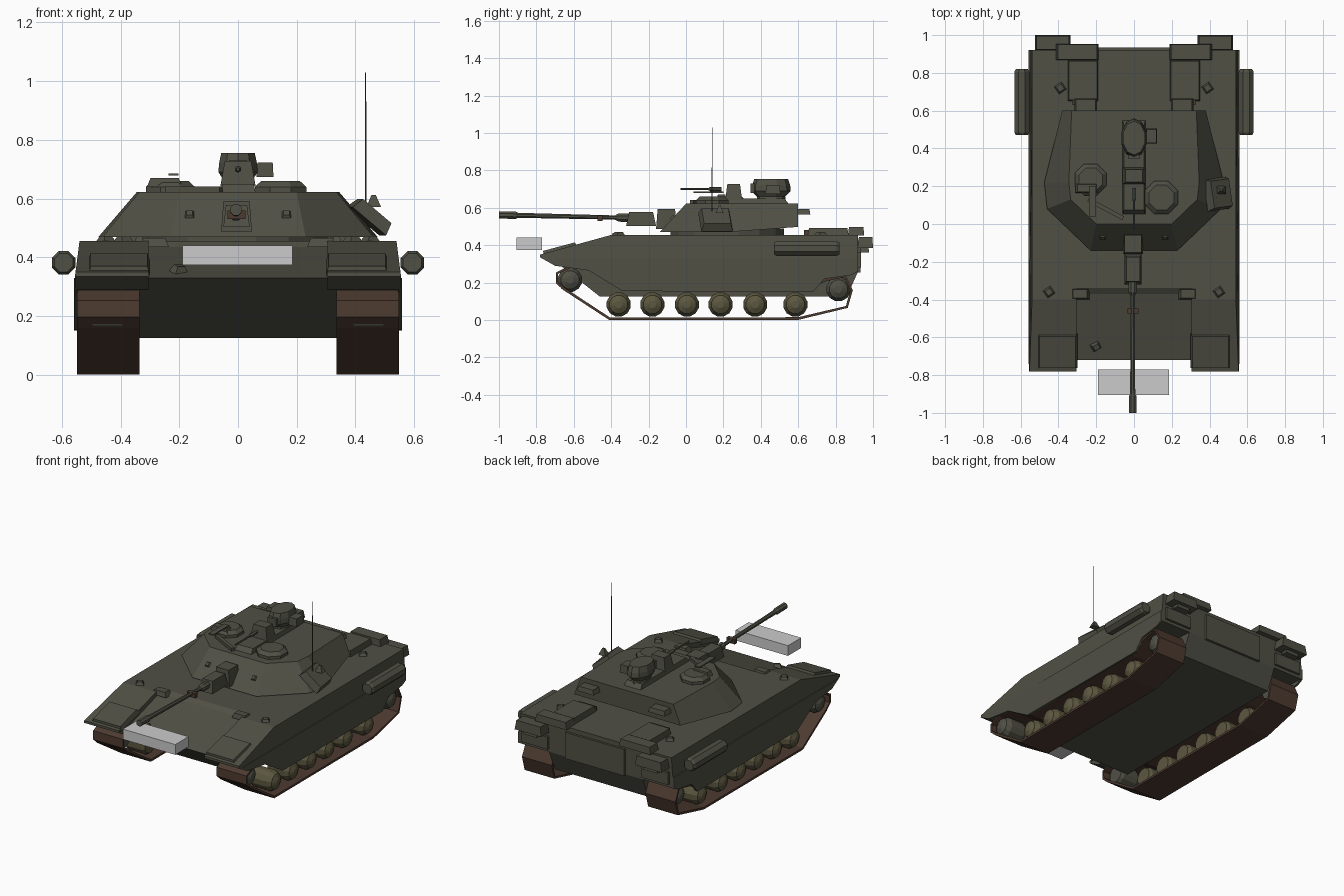
import bpy, bmesh, math
from mathutils import Vector, Matrix

cube = bpy.data.objects.get("Cube")
if cube:
    bpy.data.objects.remove(cube, do_unlink=True)


def material(name, r, g, b):
    mat = bpy.data.materials.new(name)
    mat.use_nodes = True
    mat.diffuse_color = (r, g, b, 1)
    mat.node_tree.nodes["Principled BSDF"].inputs["Base Color"].default_value = (r, g, b, 1)
    return mat


armour = material("grey_green_armour", .08, .08, .06)
rust = material("brown_track", .075, .043, .03)
olive = material("olive_wheel", .105, .095, .05)
pale = material("pale_grey", .6, .6, .6)


def finish(name, bm, mat):
    bmesh.ops.recalc_face_normals(bm, faces=bm.faces)
    mesh = bpy.data.meshes.new(name)
    bm.to_mesh(mesh)
    bm.free()
    mesh.materials.append(mat)
    obj = bpy.data.objects.new(name, mesh)
    bpy.context.collection.objects.link(obj)
    return obj


def loft(name, rings, mat):
    """Skin a list of equal-length rings and cap both ends."""
    bm = bmesh.new()
    loops = [[bm.verts.new(p) for p in ring] for ring in rings]
    for low, high in zip(loops, loops[1:]):
        for i in range(len(low)):
            j = (i + 1) % len(low)
            bm.faces.new((low[i], low[j], high[j], high[i]))
    bm.faces.new(loops[0])
    bm.faces.new(loops[-1])
    return finish(name, bm, mat)


def side_prism(name, profile, x_in, x_out, mat, lean=0):
    """Extrude a side profile across x; lean pulls the upper outer edge in."""
    def outer(z):
        return x_out - lean * max(0, z - .33) * (1 if x_out > 0 else -1)
    rings = [[(x_in, y, z) for y, z in profile], [(outer(z), y, z) for y, z in profile]]
    return loft(name, rings, mat)


def box(name, center, size, mat=armour, taper=1, tilt=(0, 0, 0)):
    """Box with a top face scaled by taper."""
    w, d, h = (s / 2 for s in size)
    corners = ((-w, -d), (w, -d), (w, d), (-w, d))
    rings = [[(x * t, y * t, z) for x, y in corners] for z, t in ((-h, 1), (h, taper))]
    obj = loft(name, rings, mat)
    obj.location = center
    obj.rotation_euler = [math.radians(a) for a in tilt]
    return obj


def lathe(name, center, axis, profile, sides, mat=armour, stretch=1):
    """Stack of polygon rings (radius, offset) along an axis."""
    turn = Vector((0, 0, 1)).rotation_difference(Vector(axis)).to_matrix()
    rings = []
    for radius, offset in profile:
        angles = [math.tau * (i + .5) / sides for i in range(sides)]
        rings.append([turn @ Vector((radius * math.cos(a), radius * stretch * math.sin(a), offset))
                      + Vector(center) for a in angles])
    return loft(name, rings, mat)


# Central hull with sloped nose and belly
side_prism("central_hull", [(-.72, .33), (-.37, .435), (-.34, .455), (.92, .455), (.92, .26),
                            (.86, .125), (-.46, .125)], -.335, .335, armour)

sponson = [(-.78, .335), (-.78, .35), (-.4, .455), (.92, .455), (.92, .26),
           (.7, .27), (-.5, .28), (-.7, .29)]
skirt = [(-.7, .29), (-.74, .33), (.92, .33), (.92, .26), (.88, .24), (.74, .22),
         (.68, .15), (-.34, .155), (-.52, .265)]
track_path = [(-.41, .008), (.6, .008), (.86, .07), (.885, .16), (.85, .235), (.75, .215),
              (.62, .165), (-.33, .165), (-.5, .27), (-.62, .285), (-.69, .25), (-.69, .2),
              (-.65, .165)]


def build_track(name, x_in, x_out):
    bm = bmesh.new()
    inner, outer = ([bm.verts.new((x, y, z)) for y, z in track_path] for x in (x_in, x_out))
    for i in range(len(inner)):
        bm.faces.new((inner[i - 1], inner[i], outer[i], outer[i - 1]))
    obj = finish(name, bm, rust)
    band = obj.modifiers.new("thickness", "SOLIDIFY")
    band.thickness = .014
    band.offset = 0


for s, side in ((1, "left"), (-1, "right")):
    # Sponsons, skirts and running gear
    side_prism(f"{side}_sponson", sponson, s * .305, s * .556, armour, lean=.13)
    side_prism(f"{side}_skirt", skirt, s * .545, s * .558, armour)
    build_track(f"{side}_track", s * .335, s * .548)
    dome = [(.055, -.09), (.066, -.07), (.066, .03), (.05, .06), (.02, .075)]
    for n, y in enumerate((-.36, -.18, .005, .185, .37, .585)):
        lathe(f"{side}_road_wheel_{n + 1}", (s * .465, y, .083), (s, 0, 0), dome, 12, olive)
    for label, y, z in (("idler", -.62, .215), ("sprocket", .815, .165)):
        lathe(f"{side}_{label}", (s * .465, y, z), (s, 0, 0), dome, 12)

    # Nose lamp housings, periscopes and deck fittings
    box(f"{side}_lamp_housing", (s * .405, -.675, .378), (.21, .19, .03), taper=.92, tilt=(15, 0, 0))
    box(f"{side}_periscope", (s * .285, -.37, .45), (.1, .06, .03), taper=.75)
    for label, x, y, z in (("front", .45, -.36, .462), ("rear", .39, .72, .462)):
        box(f"{side}_{label}_lifting_eye", (s * x, y, z), (.05, .05, .02), taper=.6, tilt=(0, 0, 35))

    # Side stowage roll, rear deck bins and tail lights
    lathe(f"{side}_stowage_roll", (s * .594, .645, .382), (0, 1, 0),
          [(.034, -.175), (.043, -.16), (.043, .16), (.034, .175)], 8)
    box(f"{side}_deck_bin", (s * .27, .76, .472), (.16, .22, .04), taper=.93)
    box(f"{side}_rear_bin", (s * .3, .91, .474), (.225, .085, .045), taper=.92)
    box(f"{side}_bin_hinge", (s * .26, .645, .468), (.13, .03, .025), rust)
    box(f"{side}_tail_light", (s * .43, .96, .415), (.19, .08, .06), taper=.9)
    box(f"{side}_tail_lens", (s * .43, .955, .375), (.1, .05, .03), taper=.8)
    box(f"{side}_rear_panel", (s * .43, .925, .32), (.19, .02, .08))
    box(f"{side}_turret_rear_box", (s * .255, .63, .578), (.12, .07, .03), taper=.85)

# Rear door and small nose fitting
box("rear_door", (0, .926, .34), (.42, .016, .17))
box("nose_hook", (-.2, -.65, .36), (.05, .045, .025), taper=.6, tilt=(17, 0, 30))
box("front_display_plate", (-.002, -.838, .407), (.375, .135, .066), pale)


def mirrored(half, z_of):
    points = half + [(-x, y) for x, y in reversed(half)]
    return [(x, y, z_of(y)) for x, y in points]


# Faceted turret on a short ring
collar = [(.23, -.14), (.46, .08), (.475, .22), (.38, .6)]
roof = [(.2, .0), (.335, .13), (.345, .22), (.33, .6)]
loft("turret", [mirrored(collar, lambda y: .47 + max(0, y - .25) * .08),
                mirrored(roof, lambda y: .622)], armour)
lathe("turret_ring", (0, .22, 0), (0, 0, 1), [(.31, .45), (.31, .49)], 16)
for s, side in ((1, "left"), (-1, "right")):
    box(f"{side}_turret_lug", (s * .165, -.07, .545), (.04, .04, .02), taper=.5, tilt=(45, 0, 0))

# Main gun
box("gun_mantlet", (-.005, -.105, .54), (.105, .11, .105), taper=.85)
box("gun_cradle", (-.005, -.24, .54), (.09, .16, .075), taper=.8)
lathe("gun_barrel", (-.007, 0, .54), (0, -1, .022),
      [(.024, .25), (.024, .36), (.012, .38), (.014, .8), (.015, .9), (.021, .91), (.021, 1)], 8)
box("barrel_clamp", (-.005, -.46, .545), (.06, .025, .03), rust)

# Roof hatches
for name, x, y, radius in (("commander_hatch", .145, .14, .095), ("gunner_hatch", -.23, .235, .09)):
    lathe(name, (x, y, .615), (0, 0, 1), [(radius, 0), (radius, .025), (radius * .75, .045)], 8)
box("roof_plinth", (0, .3, .635), (.12, .5, .03), taper=.9)
box("gunner_hatch_periscope", (-.25, .19, .655), (.12, .05, .03), taper=.8)
box("hatch_handle", (-.15, .08, .632), (.21, .022, .02), tilt=(0, 0, -28))

# Roof gun and its mount
box("roof_gun_mount", (0, .255, .685), (.12, .09, .085), taper=.75)
lathe("roof_gun", (0, .19, .7), (0, -1, 0), [(.012, 0), (.012, .06), (.006, .07), (.006, .22)], 6)
box("roof_gun_shield", (-.22, .12, .682), (.035, .16, .008))

# Panoramic sight
lathe("panoramic_sight", (0, .455, 0), (0, 0, 1),
      [(.055, .62), (.05, .66), (.07, .69), (.068, .72), (.06, .755)], 10, stretch=1.5)
box("sight_window", (0, .355, .705), (.06, .02, .05))
box("sight_side_box", (.092, .465, .698), (.058, .08, .05), taper=.9)

# Smoke discharger block and antenna on the left cheek
box("smoke_discharger", (.45, .16, .54), (.15, .17, .045), taper=.85, tilt=(0, 40, 8))
box("discharger_cap", (.462, .18, .592), (.05, .04, .04), taper=.3)
lathe("antenna", (.435, .14, 0), (0, 0, 1), [(.003, .55), (.002, 1.03)], 5)
